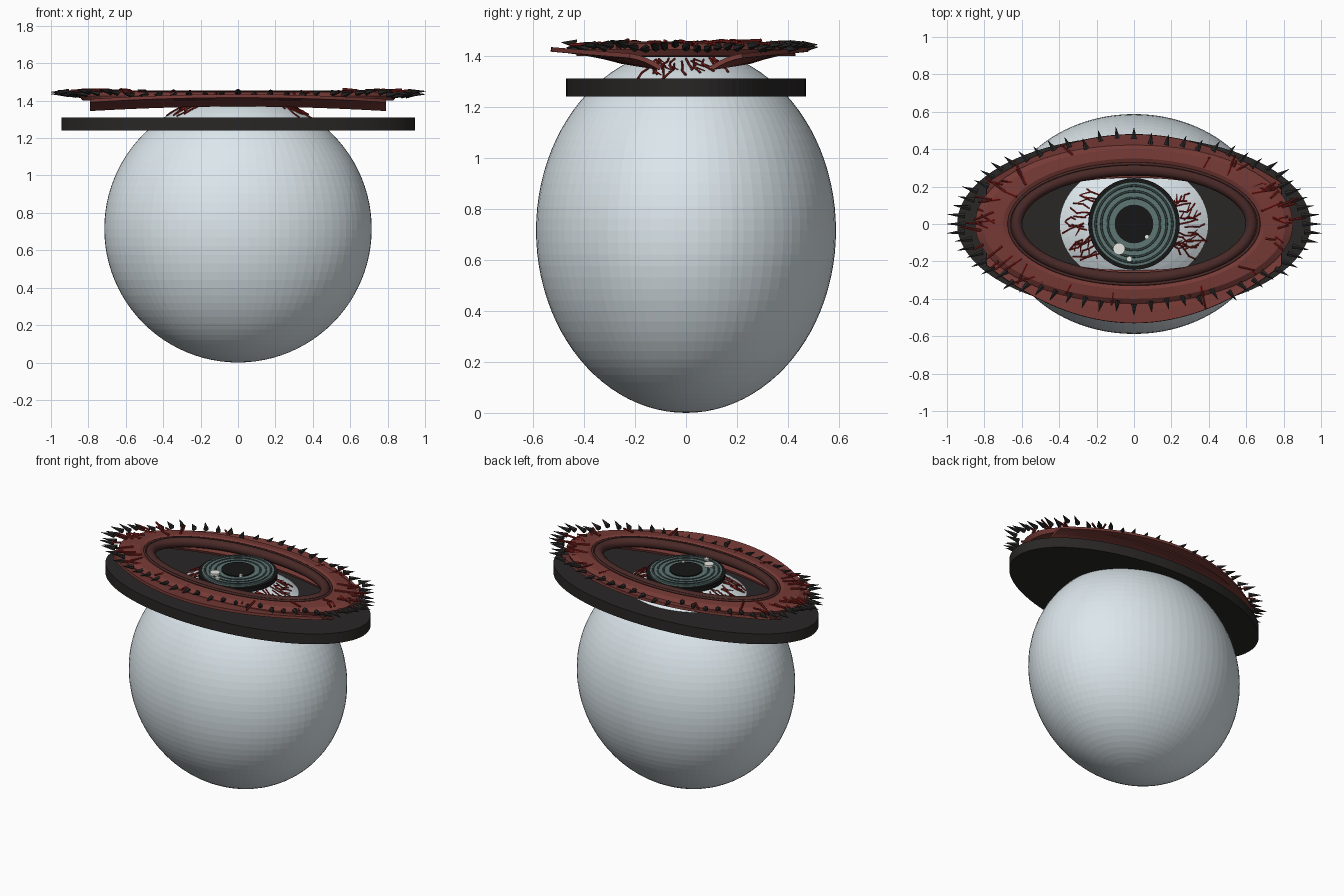
import bpy, bmesh, random
from math import sin, cos, pi, sqrt
from mathutils import Vector

if "Cube" in bpy.data.objects:
    bpy.data.objects.remove(bpy.data.objects["Cube"])

random.seed(7)


def material(name, r, g, b):
    m = bpy.data.materials.new(name)
    m.diffuse_color = (r, g, b, 1)
    m.use_nodes = True
    m.node_tree.nodes["Principled BSDF"].inputs["Base Color"].default_value = m.diffuse_color
    return m


WHITE = material("sclera", 0.72, 0.80, 0.84)
DARK = material("dark", 0.022, 0.020, 0.019)
SKIN = material("skin", 0.18, 0.042, 0.036)
RIM = material("rim", 0.065, 0.022, 0.02)
BLOOD = material("blood", 0.22, 0.015, 0.012)
TEAL = material("iris", 0.11, 0.18, 0.17)
DEEP = material("iris_dark", 0.035, 0.055, 0.053)
BLACK = material("pupil", 0.008, 0.008, 0.008)
GLINT = material("glint", 0.8, 0.8, 0.76)


def mesh_object(name, bm, mat, smooth=False):
    bmesh.ops.recalc_face_normals(bm, faces=bm.faces)
    me = bpy.data.meshes.new(name)
    bm.to_mesh(me)
    bm.free()
    me.materials.append(mat)
    ob = bpy.data.objects.new(name, me)
    bpy.context.collection.objects.link(ob)
    if smooth:
        for p in me.polygons:
            p.use_smooth = True
    return ob


def disc(name, a, b, z0, z1, mat, x=0, y=0, n=64):
    bm = bmesh.new()
    bmesh.ops.create_cone(bm, cap_ends=True, segments=n, radius1=1, radius2=1, depth=1)
    for v in bm.verts:
        v.co = (x + v.co.x * a, y + v.co.y * b, z1 if v.co.z > 0 else z0)
    return mesh_object(name, bm, mat)


def oval_ring(name, profile, mat, n=96, smooth=False):
    """Closed ring swept around z; profile points are (x radius, y radius, z)."""
    bm = bmesh.new()
    loops = [[bm.verts.new((a * cos(2 * pi * i / n), b * sin(2 * pi * i / n), z))
              for i in range(n)] for a, b, z in profile]
    for k in range(len(loops)):
        p, q = loops[k], loops[(k + 1) % len(loops)]
        for i in range(n):
            j = (i + 1) % n
            bm.faces.new((p[i], p[j], q[j], q[i]))
    return mesh_object(name, bm, mat, smooth)


def oval_tube(name, a, b, z, r, mat):
    prof = [(a + r * cos(t * pi / 5), b + r * cos(t * pi / 5), z + r * sin(t * pi / 5))
            for t in range(10)]
    return oval_ring(name, prof, mat, smooth=True)


def add_rod(bm, p, q, r1, r2, n=6):
    """Tapered rod or cone from p to q."""
    d = q - p
    m = d.to_track_quat('Z', 'Y').to_matrix().to_4x4()
    m.translation = (p + q) / 2
    bmesh.ops.create_cone(bm, cap_ends=True, segments=n, radius1=r1, radius2=r2,
                          depth=d.length, matrix=m)


# Eyeball
A, B, C = 0.715, 0.588, 0.715
bm = bmesh.new()
bmesh.ops.create_uvsphere(bm, u_segments=80, v_segments=48, radius=1)
for v in bm.verts:
    v.co = (v.co.x * A, v.co.y * B, C + v.co.z * C)
mesh_object("eyeball", bm, WHITE)

# Dark backing plate
disc("backing_plate", 0.945, 0.47, 1.24, 1.31, DARK, n=96)

# Iris, rings, pupil and glints
disc("iris_edge", 0.245, 0.245, 1.395, 1.425, BLACK)
disc("iris", 0.225, 0.225, 1.40, 1.437, TEAL)
for i, r in enumerate((0.205, 0.175, 0.14)):
    oval_tube(f"iris_ring_{i}", r, r, 1.436, 0.006, DEEP)
disc("pupil", 0.103, 0.103, 1.42, 1.444, BLACK)
for i, (x, y, r) in enumerate(((-0.08, -0.133, 0.032), (-0.025, -0.187, 0.015), (0.07, -0.07, 0.011))):
    disc(f"glint_{i}", r, r, 1.425, 1.452, GLINT, x, y, 20)

# Flesh ring around the opening, with its dark inner rim
oval_ring("lid_ring", [(0.83, 0.43, 1.40), (0.85, 0.425, 1.425), (0.81, 0.40, 1.445),
                       (0.70, 0.35, 1.45), (0.64, 0.31, 1.43), (0.65, 0.32, 1.40)], SKIN)
oval_tube("inner_rim", 0.628, 0.29, 1.425, 0.032, RIM)
oval_tube("rim_crease", 0.668, 0.322, 1.443, 0.008, RIM)


# Upper and lower eyelids: sloping strips that drop towards the eyeball
def eyelid(name, side, bulge):
    bm = bmesh.new()
    rows = []
    for i in range(41):
        u = -1 + i / 20
        k = 1 - u * u
        y0, z0 = 0.10 + 0.15 * k, 1.352 + 0.025 * k
        y1, z1 = 0.22 + bulge * k, 1.40 + 0.025 * k
        rows.append([bm.verts.new((0.79 * u, side * (y0 + (y1 - y0) * s),
                                   z0 + (z1 - z0) * s + 0.008 * sin(pi * s)))
                     for s in (0, 0.25, 0.5, 0.75, 1)])
    for p, q in zip(rows, rows[1:]):
        for j in range(4):
            f = (p[j], q[j], q[j + 1], p[j + 1])
            bm.faces.new(f if side > 0 else f[::-1])
    ob = mesh_object(name, bm, SKIN)
    mod = ob.modifiers.new("thickness", 'SOLIDIFY')
    mod.thickness = 0.018
    mod.offset = 0


eyelid("upper_eyelid", 1, 0.26)
eyelid("lower_eyelid", -1, 0.31)

# Dark lash spikes, crowding towards the corners
bm = bmesh.new()
for i in range(64):
    t = 2 * pi * i / 64
    corner = abs(cos(t)) ** 3
    lower = 1 if sin(t) < 0 else 1.06
    jit = 0 if i in (0, 32) else random.uniform(-0.025, 0.015)
    p = Vector(((0.90 + jit) * cos(t), (0.42 + jit) * lower * sin(t), 1.437 + random.uniform(-0.01, 0.01)))
    d = Vector((cos(t), 0.8 * sin(t), random.uniform(-0.05, 0.22))).normalized()
    length = 0.06 + 0.035 * corner
    if i in (0, 32):
        d, length = Vector((cos(t), 0, 0)), 0.10
    add_rod(bm, p, p + d * length, 0.017, 0.001)
mesh_object("lash_spikes", bm, DARK)

# Red fibres scattered over the ring
bm = bmesh.new()
for i in range(56):
    t = random.gauss(0, 0.55) + pi * (i % 2) if i < 40 else random.uniform(0, 2 * pi)
    s = random.uniform(0.86, 1.02)
    p = Vector((0.86 * s * cos(t), 0.43 * s * sin(t), random.uniform(1.435, 1.458)))
    a = t + random.uniform(-0.5, 0.5)
    d = Vector((cos(a), sin(a), random.uniform(-0.08, 0.12))) * random.uniform(0.025, 0.065)
    add_rod(bm, p - d, p + d, 0.008, 0.006)
mesh_object("red_fibres", bm, BLOOD)


# Blood vessels wandering over the eyeball towards the iris
def on_eye(r, t):
    x, y = r * cos(t), r * sin(t) * 0.82
    return Vector((x, y, C + C * sqrt(1 - (x / A) ** 2 - (y / B) ** 2) + 0.003))


bm = bmesh.new()
for i in range(36):
    t = random.uniform(-0.75, 0.75) + pi * (i % 2)
    r = random.uniform(0.31, 0.41)
    p = on_eye(r, t)
    for k in range(random.randint(2, 4)):
        r -= random.uniform(0.025, 0.05)
        t += random.uniform(-0.09, 0.09)
        if r < 0.23:
            break
        q = on_eye(r, t)
        add_rod(bm, p, q, 0.005, 0.004, 5)
        if random.random() < 0.3:
            add_rod(bm, q, on_eye(r + 0.03, t + 0.14), 0.004, 0.002, 5)
        p = q
mesh_object("blood_vessels", bm, BLOOD)
